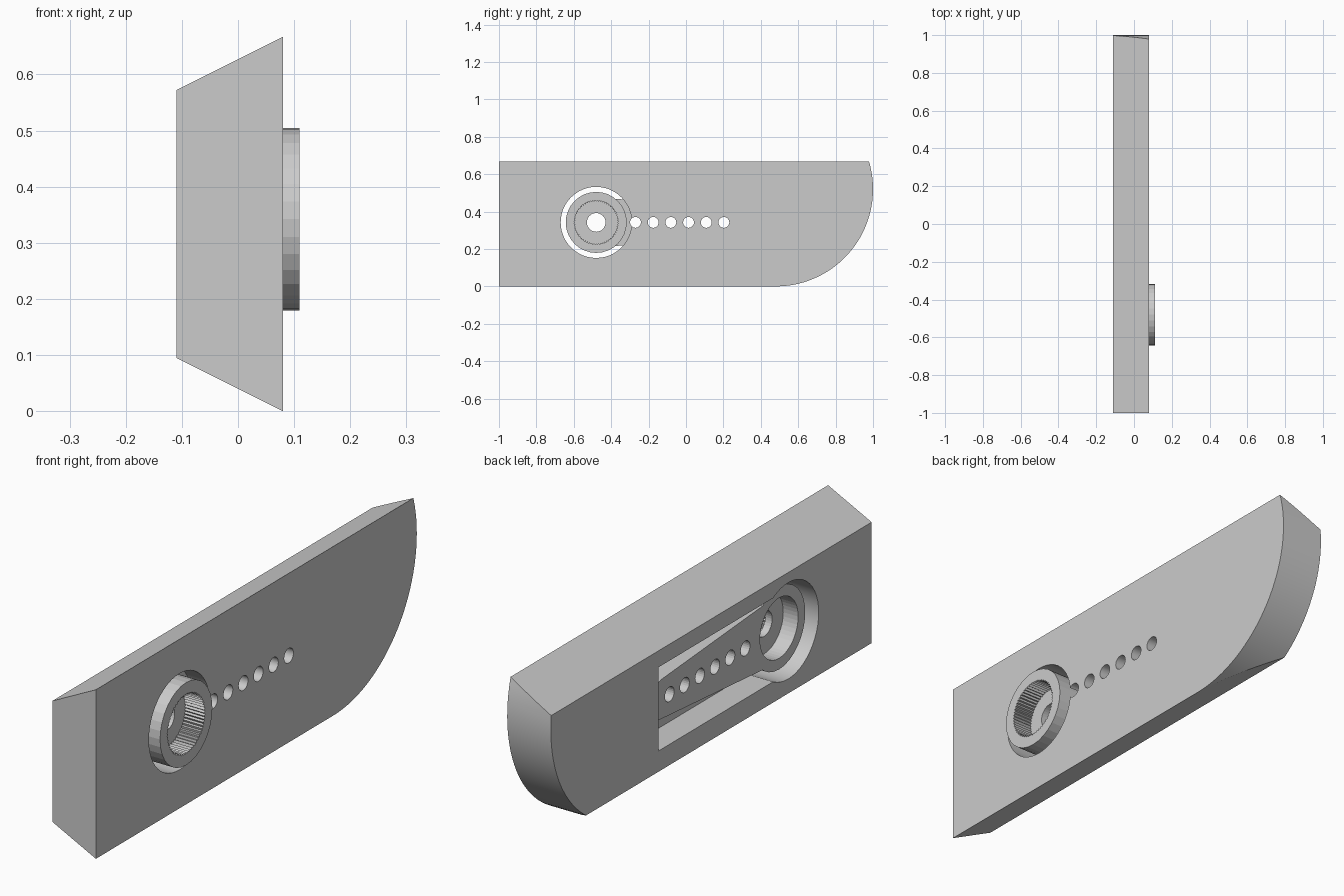
import bpy
import bmesh
from math import cos, sin, pi, radians
from mathutils import Vector

cube = bpy.data.objects.get("Cube")
if cube:
    bpy.data.objects.remove(cube, do_unlink=True)

grey = bpy.data.materials.new("light_grey")
grey.use_nodes = True
colour = (0.6, 0.6, 0.6, 1)
grey.diffuse_color = colour
grey.node_tree.nodes["Principled BSDF"].inputs["Base Color"].default_value = colour

HUB_Y, MID_Z = -0.48, 0.342
BACK, FACE = -0.11, 0.08
ARM_BACK, FLOOR = -0.07, 0.0
TOP = 0.667


def arc(y, z, r, start, end, n):
    """Points of an arc in the side plane, angles in degrees."""
    angles = [radians(start + (end - start) * i / n) for i in range(n + 1)]
    return [(y + r * cos(a), z + r * sin(a)) for a in angles]


def circle(y, r, n):
    return arc(y, MID_Z, r, 0, 360, n)[:-1]


def prism(name, loop, x0, x1):
    """Extrude a side profile along x."""
    bm = bmesh.new()
    face = bm.faces.new([bm.verts.new((x0, y, z)) for y, z in loop])
    new = bmesh.ops.extrude_face_region(bm, geom=[face])["geom"]
    moved = [v for v in new if isinstance(v, bmesh.types.BMVert)]
    bmesh.ops.translate(bm, verts=moved, vec=(x1 - x0, 0, 0))
    bmesh.ops.recalc_face_normals(bm, faces=bm.faces)
    mesh = bpy.data.meshes.new(name)
    bm.to_mesh(mesh)
    bm.free()
    mesh.materials.append(grey)
    obj = bpy.data.objects.new(name, mesh)
    bpy.context.collection.objects.link(obj)
    return obj


def combine(target, tool, operation="DIFFERENCE"):
    """Apply a boolean and discard the tool."""
    mod = target.modifiers.new("combine", "BOOLEAN")
    mod.operation, mod.solver, mod.object = operation, "EXACT", tool
    bpy.context.view_layer.objects.active = target
    bpy.ops.object.modifier_apply(modifier=mod.name)
    bpy.data.objects.remove(tool, do_unlink=True)


# Slab with a rounded lower end
outline = [(-1, TOP), (-1, 0)] + arc(0.48, 0.52, 0.52, -90, 16.4, 32)
outline[-1] = (outline[-1][0], TOP)
body = prism("body", outline, BACK, FACE)

# Sloping top and bottom sides
bm = bmesh.new()
bm.from_mesh(body.data)
for z, side in ((TOP, 1), (0, -1)):
    bmesh.ops.bisect_plane(bm, geom=bm.verts[:] + bm.edges[:] + bm.faces[:],
                           dist=1e-5, plane_co=(FACE, 0, z),
                           plane_no=Vector((-1, 0, 2 * side)).normalized(),
                           clear_outer=True)
    bmesh.ops.holes_fill(bm, edges=[e for e in bm.edges if e.is_boundary], sides=0)
bmesh.ops.recalc_face_normals(bm, faces=bm.faces)
bm.to_mesh(body.data)
bm.free()

# Hub opening and the channel for the arm
combine(body, prism("hub_cutter", circle(HUB_Y, 0.19, 48), -0.3, 0.3))
channel = [(HUB_Y, MID_Z - 0.165), (0.33, MID_Z - 0.165),
           (0.33, MID_Z + 0.165), (HUB_Y, MID_Z + 0.165)]
combine(body, prism("channel_cutter", channel, -0.3, FLOOR))

# Hub with a tapered arm
hub = prism("hub_and_arm", circle(HUB_Y, 0.163, 32), ARM_BACK, 0.11)
tip = arc(0.25, MID_Z - 0.028, 0.05, -90, 0, 8) + arc(0.25, MID_Z + 0.028, 0.05, 0, 90, 8)
arm = [(HUB_Y, MID_Z + 0.134), (HUB_Y, MID_Z - 0.134)] + tip
combine(hub, prism("arm", arm, ARM_BACK, FLOOR - 0.001), "UNION")

# Toothed front socket, plain rear socket and centre hole
TEETH = 60
teeth = []
for i in range(TEETH * 2):
    a = pi * i / TEETH
    r = 0.119 if i % 2 else 0.112
    teeth.append((HUB_Y + r * cos(a), MID_Z + r * sin(a)))
combine(hub, prism("socket_cutter", teeth, 0.025, 0.3))
combine(hub, prism("rear_cutter", circle(HUB_Y, 0.119, 48), -0.3, -0.005))
combine(hub, prism("bore_cutter", circle(HUB_Y, 0.05, 32), -0.3, 0.3))

# Row of holes through arm and slab
for i in range(6):
    y = -0.27 + 0.0945 * i
    for part in (hub, body):
        combine(part, prism("hole_cutter", circle(y, 0.029, 24), -0.3, 0.3))

# Smooth the slab curves, keep the hub faceted
bpy.ops.object.select_all(action="DESELECT")
body.select_set(True)
bpy.context.view_layer.objects.active = body
bpy.ops.object.shade_smooth_by_angle(angle=radians(20))
